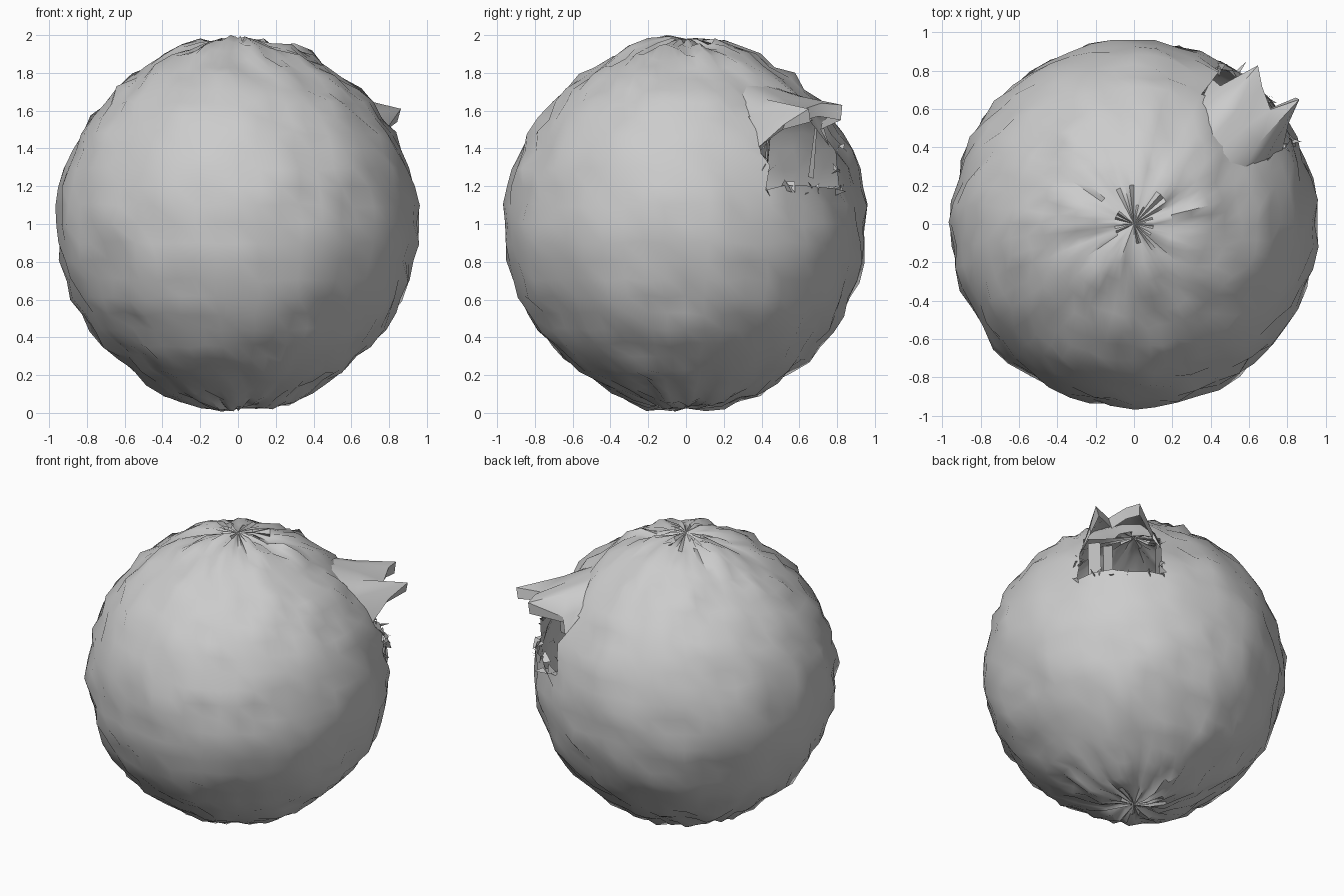
import bpy, bmesh, math, random
from mathutils import Vector, noise

random.seed(4)
if "Cube" in bpy.data.objects:
    bpy.data.objects.remove(bpy.data.objects["Cube"], do_unlink=True)

grey = bpy.data.materials.new("stone grey")
grey.use_nodes = True
grey.diffuse_color = (0.6, 0.6, 0.6, 1)
grey.node_tree.nodes["Principled BSDF"].inputs["Base Color"].default_value = (0.6, 0.6, 0.6, 1)


def polar(azimuth, radius, z):
    a = math.radians(azimuth)
    return Vector((radius * math.cos(a), radius * math.sin(a), z))


def jitter(amount):
    return Vector([random.uniform(-amount, amount) for _ in range(3)])


def finish(name, bm, angle):
    mesh = bpy.data.meshes.new(name)
    bm.to_mesh(mesh)
    bm.free()
    mesh.materials.append(grey)
    obj = bpy.data.objects.new(name, mesh)
    bpy.context.collection.objects.link(obj)
    bpy.ops.object.select_all(action='DESELECT')
    obj.select_set(True)
    bpy.context.view_layer.objects.active = obj
    bpy.ops.object.shade_smooth_by_angle(angle=math.radians(angle))


# Rough hollow ball, with dents and plateaus, puckered at both poles
bm = bmesh.new()
bmesh.ops.create_uvsphere(bm, u_segments=52, v_segments=30, radius=1)
for v in bm.verts:
    d = v.co.normalized()
    dent = max(-0.45, noise.noise(d * 6.5))
    bump = 0.03 * dent + 0.02 * noise.noise(d * 13)
    pole = max(0, abs(d.z) - 0.85) / 0.15
    v.co = d * (0.955 + 0.03 * pole + bump)
    if abs(d.z) < 0.9:
        v.co += jitter(0.011)
    elif abs(d.z) < 0.999:
        v.co.z += random.uniform(-0.017, 0.017)
    v.co.z += 1


# Broken opening, reaching up under the awning
def in_opening(face):
    c = face.calc_center_median()
    azimuth = math.degrees(math.atan2(c.y, c.x))
    return ((azimuth - 45) / 20) ** 2 + ((c.z - 1.38) / 0.21) ** 2 < 1


bmesh.ops.delete(bm, geom=[f for f in bm.faces if in_opening(f)], context='FACES')
rim = [v for v in bm.verts if v.is_boundary]
for v in rim:
    v.co += jitter(0.022)
rim_points = [v.co.copy() for v in rim if v.co.z < 1.46]
finish("rough_ball", bm, 42)

# Torn awning: rows of (azimuth, radius, height), from root to tip to folded lip
rows = [
    [(25, 0.62, 1.69), (33, 0.57, 1.74), (41, 0.55, 1.75), (48, 0.56, 1.74), (54, 0.59, 1.72), (61, 0.64, 1.67)],
    [(26, 0.76, 1.58), (33, 0.78, 1.66), (41, 0.76, 1.67), (48, 0.79, 1.68), (53, 0.79, 1.67), (60, 0.78, 1.57)],
    [(33, 0.96, 1.53), (37, 1.08, 1.61), (40, 0.93, 1.60), (47, 0.98, 1.64), (52, 1.05, 1.63), (58, 0.85, 1.54)],
    [(33, 0.94, 1.50), (38, 1.07, 1.54), (41, 0.90, 1.54), (47, 0.96, 1.57), (52, 1.04, 1.55), (58, 0.84, 1.50)],
]
bm = bmesh.new()
grid = [[bm.verts.new(polar(*p)) for p in row] for row in rows]
for low, high in zip(grid, grid[1:]):
    for i in range(len(low) - 1):
        bm.faces.new((low[i], low[i + 1], high[i + 1], high[i]))
# Cheeks joining the awning to the ball on either side
for col, foot in ((0, (26, 0.86, 1.40)), (-1, (62, 0.86, 1.41))):
    corner = bm.verts.new(polar(*foot))
    side = [row[col] for row in grid]
    for a, b in zip(side, side[1:]):
        bm.faces.new((a, b, corner))
bmesh.ops.recalc_face_normals(bm, faces=bm.faces)
finish("torn_awning", bm, 35)

# Small splinters around the lower rim
bm = bmesh.new()
for p in rim_points:
    for _ in range(2):
        base = p + jitter(0.02)
        bm.faces.new([bm.verts.new(base + jitter(0.04)) for _ in range(3)])
finish("rim_splinters", bm, 10)

# Bent panels inside the opening
bm = bmesh.new()
for azimuth, width, r in ((29, 5, 0.80), (35, 4, 0.74), (60, 4, 0.78)):
    corners = [polar(azimuth, r, 1.24), polar(azimuth + width, r - 0.06, 1.25),
               polar(azimuth + width, r - 0.02, 1.52), polar(azimuth, r + 0.02, 1.50)]
    bm.faces.new([bm.verts.new(c) for c in corners])
finish("inner_panels", bm, 10)
